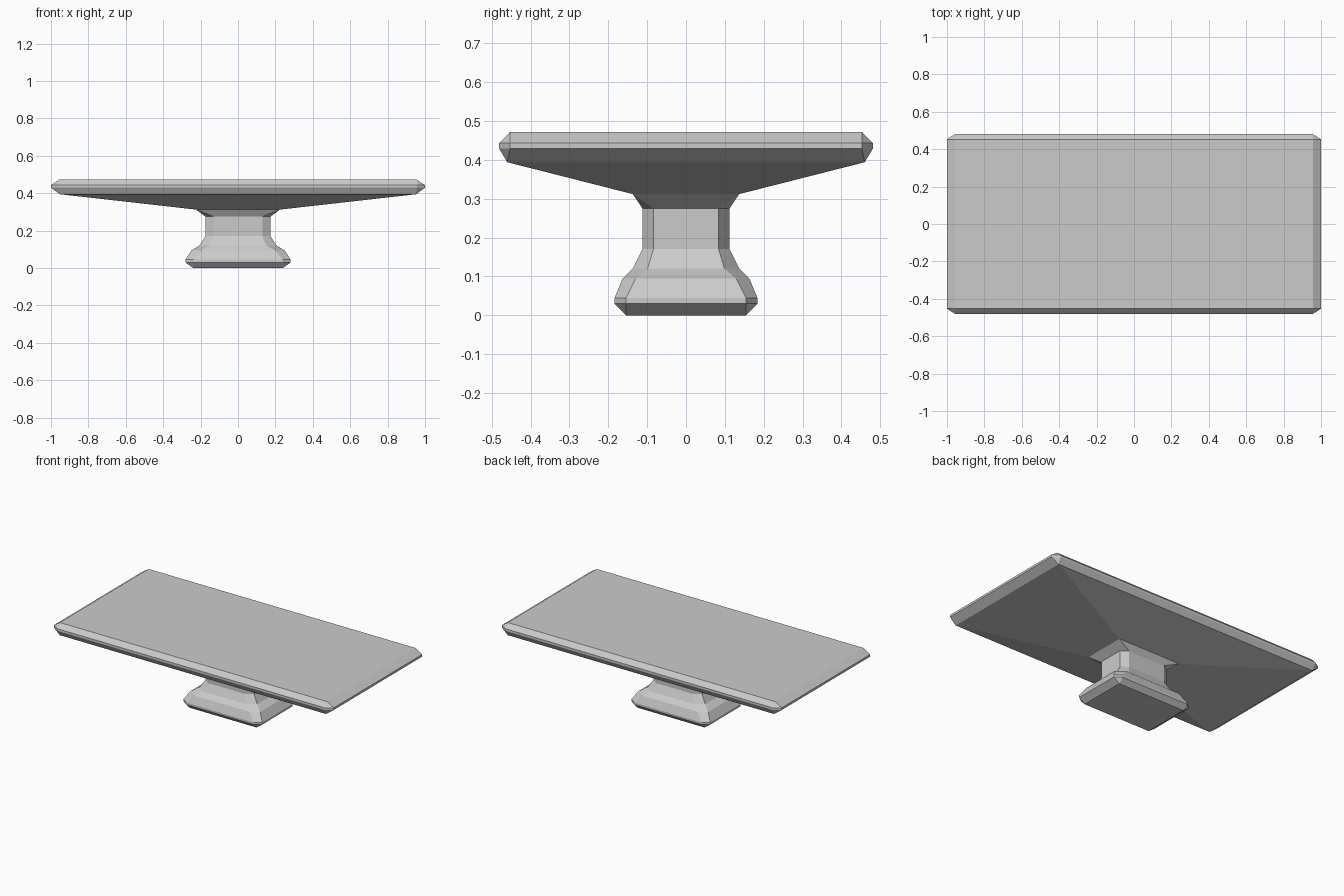
import bpy
import bmesh

if "Cube" in bpy.data.objects:
    bpy.data.objects.remove(bpy.data.objects["Cube"])


def ring(bm, hx, hy, ix, iy, z):
    """Rectangle ring with chamfered corners; inner == outer gives sharp corners."""
    pts = [(hx, -iy), (hx, iy), (ix, hy), (-ix, hy),
           (-hx, iy), (-hx, -iy), (-ix, -hy), (ix, -hy)]
    made = {}
    return [made[p] if p in made else made.setdefault(p, bm.verts.new((*p, z)))
            for p in pts]


def loft(name, sections, cap_bottom=False, cap_top=False):
    """Skin the stacked sections with flat faces."""
    bm = bmesh.new()
    rings = [ring(bm, *s) for s in sections]

    def face(verts):
        verts = list(dict.fromkeys(verts))
        if len(verts) > 2:
            bm.faces.new(verts)

    for a, b in zip(rings, rings[1:]):
        for i in range(8):
            j = (i + 1) % 8
            face([a[i], a[j], b[j], b[i]])
    if cap_bottom:
        face(rings[0][::-1])
    if cap_top:
        face(rings[-1])
    mesh = bpy.data.meshes.new(name)
    bm.to_mesh(mesh)
    bm.free()
    obj = bpy.data.objects.new(name, mesh)
    bpy.context.collection.objects.link(obj)
    return obj


# Sections: half width x, half depth y, inner x, inner y, height
collar = (0.224, 0.137, 0.224, 0.137, 0.312)

# Foot, waist and flared neck
loft("pedestal", [
    (0.240, 0.155, 0.240, 0.155, 0.0),
    (0.282, 0.184, 0.240, 0.155, 0.030),
    (0.282, 0.184, 0.240, 0.155, 0.044),
    (0.250, 0.164, 0.200, 0.130, 0.093),
    (0.206, 0.137, 0.152, 0.099, 0.120),
    (0.174, 0.112, 0.130, 0.084, 0.170),
    (0.174, 0.112, 0.130, 0.084, 0.275),
    collar,
], cap_bottom=True)

# Tapered underside and bevelled slab
loft("table_top", [
    collar,
    (0.952, 0.460, 0.952, 0.460, 0.394),
    (1.000, 0.481, 0.956, 0.453, 0.429),
    (1.000, 0.481, 0.956, 0.453, 0.443),
    (0.956, 0.453, 0.956, 0.453, 0.472),
], cap_top=True)
